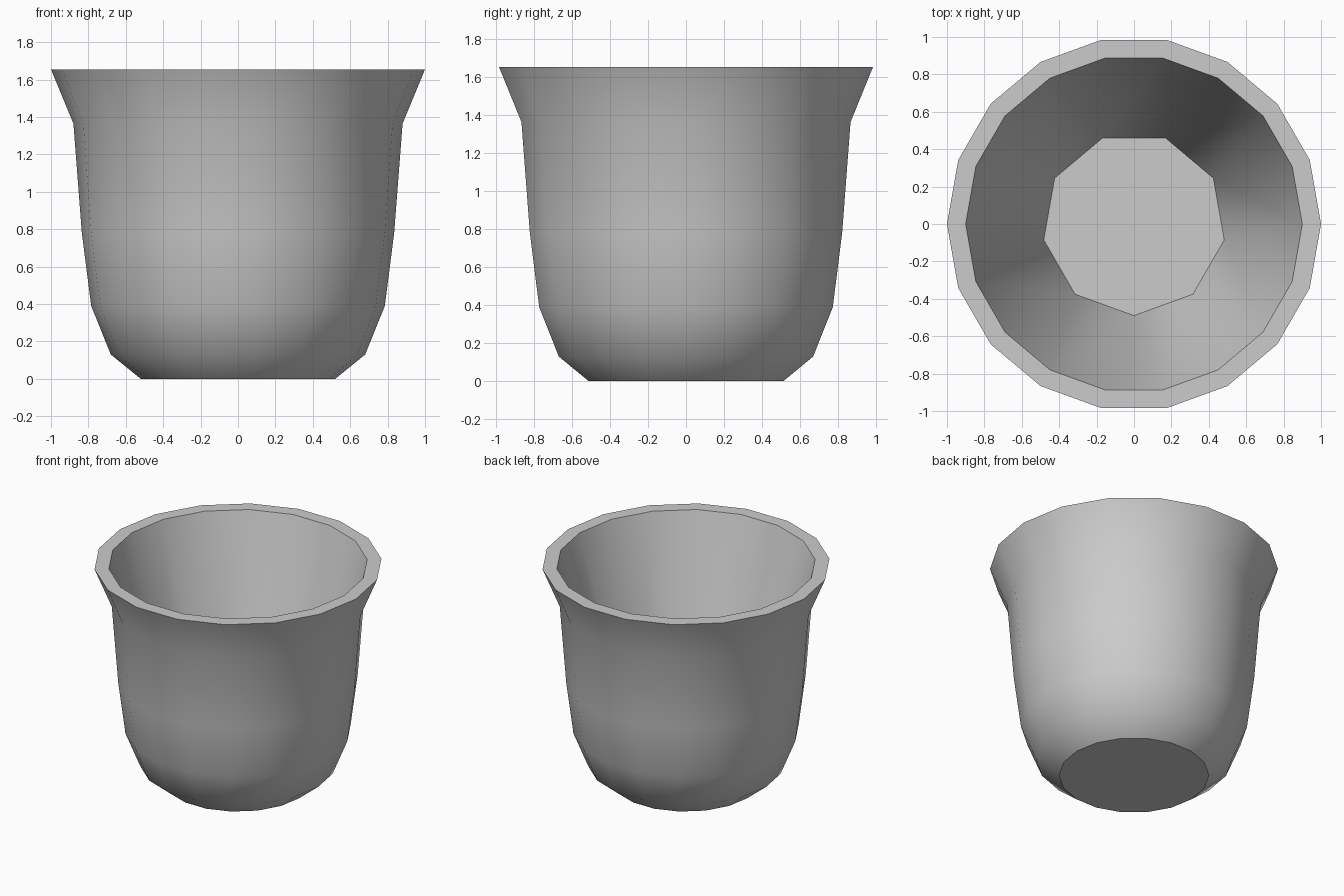
import bpy, bmesh
from math import radians, sin, cos

if "Cube" in bpy.data.objects:
    bpy.data.objects.remove(bpy.data.objects["Cube"])

SIDES = 18
# outer profile (radius, height), bottom to lip
PROFILE = [(0.52, 0), (0.68, 0.13), (0.785, 0.39), (0.835, 0.78),
           (0.88, 1.365), (1.0, 1.655)]
INNER_RIM = (0.9, 1.655)
FLOOR = (0.49, 0.12)

bm = bmesh.new()


def ring(radius, z, sides, start=0):
    angles = [radians(start + 360 / sides * i) for i in range(sides)]
    return [bm.verts.new((radius * cos(a), radius * sin(a), z)) for a in angles]


# outer wall and flat lip, 18-sided
rings = [ring(r, z, SIDES, -100) for r, z in PROFILE + [INNER_RIM]]
for low, high in zip(rings, rings[1:]):
    for i in range(SIDES):
        j = (i + 1) % SIDES
        bm.faces.new((low[i], low[j], high[j], high[i]))

# underside
bm.faces.new(rings[0])

# inner wall narrows from the 18-sided rim to a 9-sided floor
rim = rings[-1]
floor = ring(*FLOOR, SIDES // 2, -90)
for k in range(SIDES // 2):
    a, b, c = rim[2 * k], rim[2 * k + 1], rim[(2 * k + 2) % SIDES]
    f, g = floor[k], floor[(k + 1) % len(floor)]
    bm.faces.new((a, b, f))
    bm.faces.new((b, c, g, f))
bm.faces.new(floor)

bmesh.ops.recalc_face_normals(bm, faces=bm.faces)
mesh = bpy.data.meshes.new("cup")
bm.to_mesh(mesh)
bm.free()
cup = bpy.data.objects.new("cup", mesh)
bpy.context.collection.objects.link(cup)

# smooth walls, crisp rim and base
bpy.context.view_layer.objects.active = cup
cup.select_set(True)
bpy.ops.object.shade_smooth_by_angle(angle=radians(32))
